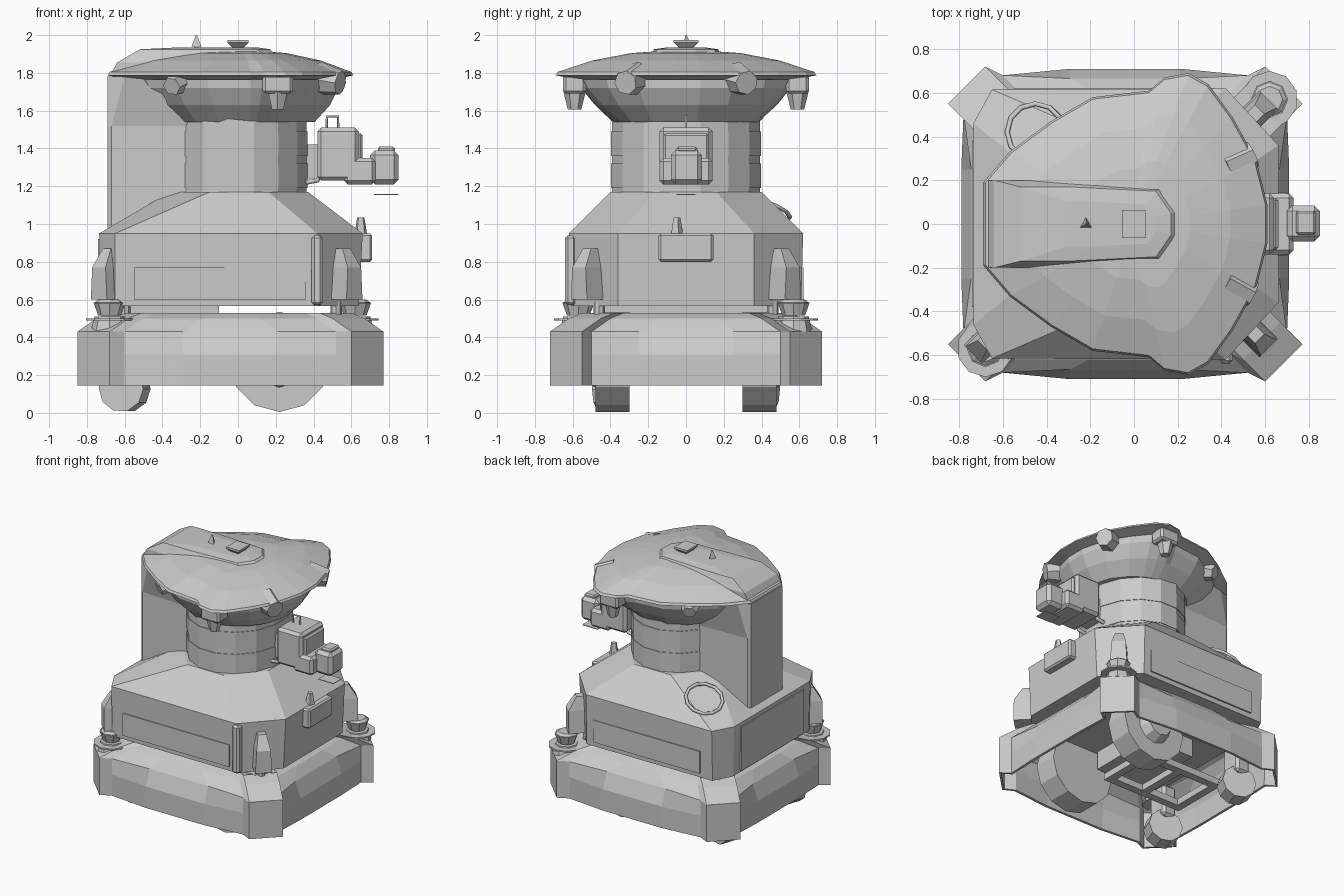
import bpy, bmesh, math
from mathutils import Vector, Matrix

if "Cube" in bpy.data.objects:
    bpy.data.objects.remove(bpy.data.objects["Cube"], do_unlink=True)

grey = bpy.data.materials.new("plain grey")
grey.use_nodes = True
GREY = (0.6, 0.6, 0.6, 1)
grey.diffuse_color = GREY
for node in grey.node_tree.nodes:
    if node.type == "BSDF_PRINCIPLED":
        node.inputs["Base Color"].default_value = GREY
        node.inputs["Roughness"].default_value = 0.8


def finish(name, bm):
    bmesh.ops.recalc_face_normals(bm, faces=bm.faces)
    mesh = bpy.data.meshes.new(name)
    bm.to_mesh(mesh)
    bm.free()
    mesh.materials.append(grey)
    ob = bpy.data.objects.new(name, mesh)
    bpy.context.scene.collection.objects.link(ob)
    return ob


def loft(name, rings, bottom=True, top=True):
    """Skin a stack of rings; each ring is a list of 3D points."""
    bm = bmesh.new()
    rows = [[bm.verts.new(p) for p in ring] for ring in rings]
    n = len(rows[0])
    for a, b in zip(rows, rows[1:]):
        for i in range(n):
            j = (i + 1) % n
            bm.faces.new((a[i], a[j], b[j], b[i]))
    if bottom:
        bm.faces.new(rows[0])
    if top:
        bm.faces.new(rows[-1])
    return finish(name, bm)


def box(name, x, y, z, bevel=0.0):
    """Box from (min, max) ranges with optional chamfered edges."""
    bm = bmesh.new()
    bmesh.ops.create_cube(bm, size=1)
    for v in bm.verts:
        v.co = Vector((v.co.x * (x[1] - x[0]), v.co.y * (y[1] - y[0]), v.co.z * (z[1] - z[0])))
    if bevel:
        bmesh.ops.bevel(bm, geom=list(bm.edges), offset=bevel, segments=1, affect="EDGES")
    bm.transform(Matrix.Translation((sum(x) / 2, sum(y) / 2, sum(z) / 2)))
    return finish(name, bm)


def cone(name, centre, r1, r2, depth, sides=8, axis=(0, 0, 1)):
    bm = bmesh.new()
    bmesh.ops.create_cone(bm, cap_ends=True, segments=sides, radius1=r1, radius2=r2, depth=depth)
    turn = Vector((0, 0, 1)).rotation_difference(Vector(axis)).to_matrix().to_4x4()
    bm.transform(Matrix.Translation(centre) @ turn)
    return finish(name, bm)


def tube(name, points, radius, cyclic=False):
    curve = bpy.data.curves.new(name, "CURVE")
    curve.dimensions = "3D"
    curve.bevel_depth = radius
    curve.bevel_resolution = 1
    spline = curve.splines.new("POLY")
    spline.points.add(len(points) - 1)
    for p, co in zip(spline.points, points):
        p.co = (*co, 1)
    spline.use_cyclic_u = cyclic
    curve.materials.append(grey)
    ob = bpy.data.objects.new(name, curve)
    bpy.context.scene.collection.objects.link(ob)


def mirrored(half):
    """Close a half outline (y > 0, from +x to -x) across the x axis."""
    return half + [(x, -y) for x, y in reversed(half)]


def at(outline, z, scale=1.0):
    return [(x * scale, y * scale, z) for x, y in outline]


# Base skirt: square plan, angled corner caps, sagging bumper faces
CX = -0.04


def skirt(z, grow=0.0, sag=0.0):
    quarter = [(0.75 - sag, 0.25), (0.74, 0.5), (0.81, 0.55),
               (0.64, 0.72), (0.56, 0.68), (0.25, 0.71 - sag)]
    pts = [(x - grow, y - grow) for x, y in quarter]
    half = pts + [(-x, y) for x, y in reversed(pts)]
    return [(x + CX, y, z) for x, y in mirrored(half)]


base = loft("base_skirt", [skirt(0.145), skirt(0.31), skirt(0.43, 0, 0.045),
                           skirt(0.5, 0.1), skirt(0.53, 0.17)], False, False)
shell = base.modifiers.new("thickness", "SOLIDIFY")
shell.thickness = 0.02

# Chassis, ladder frame and wheels under the skirt
box("chassis_deck", (-0.58, 0.5), (-0.5, 0.5), (0.44, 0.53))
box("chassis_core", (-0.3, 0.1), (-0.28, 0.28), (0.3, 0.44))
box("gap_spacer", (-0.58, -0.1), (-0.45, 0.45), (0.52, 0.57))
for side in (-1, 1):
    box("frame_rail", (-0.6, 0.08), (side * 0.2 - 0.03, side * 0.2 + 0.03), (0.2, 0.25))
    cone("drive_wheel", (0.22, side * 0.39, 0.27), 0.265, 0.265, 0.18, 12, (0, 1, 0))
    cone("drive_hub", (0.22, side * 0.51, 0.27), 0.14, 0.1, 0.08, 10, (0, side, 0))
    cone("caster_wheel", (-0.6, side * 0.4, 0.13), 0.125, 0.125, 0.12, 10, (0.35, 1, 0))
    box("caster_fork", (-0.66, -0.54), (side * 0.4 - 0.08, side * 0.4 + 0.08), (0.2, 0.45), 0.02)
    for x in (-0.6, 0.52):
        cone("support_post", (x, side * 0.46, 0.52), 0.03, 0.03, 0.14)
for x in (-0.57, -0.25, 0.05):
    box("frame_rung", (x - 0.03, x + 0.03), (-0.2, 0.2), (0.2, 0.25))

# Body with wide chamfers at +x, and sloped shoulders up to the neck
wall = mirrored([(0.66, 0.36), (0.42, 0.62), (-0.65, 0.615), (-0.735, 0.46)])
foot = mirrored([(0.64, 0.36), (0.42, 0.61), (-0.65, 0.605), (-0.725, 0.46)])
collar = mirrored([(0.37, 0.16), (0.16, 0.4), (-0.15, 0.4), (-0.36, 0.16)])
loft("body", [at(foot, 0.565), at(wall, 0.95), at(collar, 1.17)])
for side in (-1, 1):
    y = side * 0.615
    box("long_panel", (-0.55, 0.36), (y - 0.006, y + 0.006), (0.6, 0.77))
box("corner_strip", (0.39, 0.45), (-0.64, -0.58), (0.57, 0.94), 0.015)
box("rear_door", (-0.742, -0.72), (-0.38, 0.38), (0.58, 0.92))

# Tapered fins standing off three of the body corners
for x, y in ((0.56, -0.51), (0.56, 0.51), (-0.68, -0.54)):
    out = Vector((x / abs(x), y / abs(y))).normalized()
    along = Vector((-out.y, out.x))
    rings = []
    for z, width, depth in ((0.6, 0.06, 0.08), (0.77, 0.05, 0.08), (0.87, 0.03, 0.02)):
        corners = ((-width, -0.05), (width, -0.05), (width, depth), (-width, depth))
        rings.append([(*(Vector((x, y)) + along * u + out * v), z) for u, v in corners])
    loft("corner_fin", rings)

# Hatch ring lying on the rear shoulder facet
hatch = []
for i in range(12):
    t = math.tau * i / 12
    x, y = -0.45 + 0.13 * math.cos(t), 0.42 + 0.13 * math.sin(t)
    hatch.append((x, y, 1.345 + 0.33 * x - 0.29 * y))
tube("hatch_ring", hatch, 0.012, True)

# Side control box with a small beacon
box("side_box", (0.62, 0.71), (-0.145, 0.145), (0.8, 0.95), 0.012)
cone("side_beacon", (0.65, -0.05, 0.99), 0.035, 0.02, 0.09, 5)

# Neck drum with shallow bands
neck = [(0.015 + 0.355 * math.cos(t), 0.4 * math.sin(t))
        for t in (math.tau * (i + 0.5) / 16 for i in range(16))]
loft("neck", [at(neck, 1.16), at(neck, 1.56)])
for z in (1.19, 1.36):
    loft("neck_band", [at(neck, z, 1.012), at(neck, z + 0.13, 1.012)])

# Rear column, widening where it meets the head
column = mirrored([(-0.25, 0.23), (-0.67, 0.21), (-0.69, 0.19)])
crest = mirrored([(-0.25, 0.36), (-0.6, 0.23), (-0.69, 0.19)])
loft("rear_column", [at(column, 0.98), at(column, 1.52), at(crest, 1.78)])

# Head: flared bowl under a lumpy cap
cap = mirrored([(0.61, 0.09), (0.56, 0.29), (0.45, 0.49), (0.34, 0.64), (0.25, 0.69), (0.14, 0.67),
                (0.07, 0.61), (-0.19, 0.58), (-0.38, 0.47), (-0.57, 0.33), (-0.69, 0.19)])


def bowl(z, r, mix):
    ring = []
    for x, y in cap:
        p = Vector((0.02, 0)) + Vector((x, y)).normalized() * r
        p = p.lerp(Vector((x, y)) * 0.86, mix)
        ring.append((p.x, p.y, z))
    return ring


loft("head_bowl", [bowl(1.54, 0.39, 0), bowl(1.63, 0.46, 0.25), bowl(1.72, 0.53, 0.6), bowl(1.765, 0.56, 0.85)])
loft("head_cap", [at(cap, 1.76, 0.8), at(cap, 1.787), at(cap, 1.805, 0.985), at(cap, 1.865, 0.72),
                  at(cap, 1.905, 0.42), at(cap, 1.915, 0.2)])

# Raised tongue along the top, with vent and antenna
tongue = [(0.24, 0.06), (0.17, 0.19), (-0.5, 0.2), (-0.67, 0.2)]
crown = [(0.17, 0.05), (0.1, 0.15), (-0.3, 0.17), (-0.52, 0.17)]
loft("top_tongue", [at(mirrored(tongue), 1.8), at(mirrored(tongue[:3] + [(-0.64, 0.2)]), 1.855),
                    at(mirrored(crown), 1.925), at(mirrored(crown), 1.935, 0.6)])
vent = mirrored([(0.055, 0.065), (-0.055, 0.065)])
loft("top_vent", [at(vent, 1.93, 0.5), at(vent, 1.96), at(vent, 1.975)])
cone("top_antenna", (-0.22, 0, 1.97), 0.03, 0.004, 0.06, 3)
cone("antenna_stem", (-0.22, 0, 1.94), 0.012, 0.012, 0.05, 5)

# Camera pods tucked under the rim of the head
for side in (-1, 1):
    cone("side_pod", (0.21, side * 0.59, 1.655), 0.035, 0.06, 0.1, 6)
    box("side_pod_mount", (0.13, 0.29), (side * 0.59 - 0.06, side * 0.59 + 0.06), (1.69, 1.79), 0.015)
    cone("front_pod", (0.48, side * 0.29, 1.76), 0.09, 0.065, 0.14, 7, (1, side * 0.5, -0.2))
    cone("rear_pod", (-0.33, side * 0.42, 1.745), 0.075, 0.05, 0.1, 6, (-0.5, side, -0.4))

# Side arm: bracket, main block, stepped nozzle and hoses
box("arm_bracket", (0.33, 0.46), (-0.07, 0.07), (1.24, 1.42))
box("arm_block", (0.42, 0.64), (-0.14, 0.14), (1.23, 1.51), 0.02)
box("arm_face_frame", (0.62, 0.66), (-0.12, 0.12), (1.26, 1.48), 0.012)
box("arm_shelf", (0.56, 0.73), (-0.14, 0.14), (1.21, 1.35), 0.02)
box("arm_nozzle", (0.7, 0.85), (-0.08, 0.085), (1.21, 1.39), 0.025)
box("arm_nozzle_cap", (0.74, 0.83), (-0.05, 0.06), (1.38, 1.41), 0.01)
box("arm_tray", (0.72, 0.85), (-0.05, 0.05), (1.153, 1.158))
for y in (-0.1, 0.1):
    tube("arm_hose", [(0.36, y, 1.22), (0.42, y, 1.23), (0.46, y, 1.3), (0.46, y, 1.38)], 0.014)
tube("arm_handle", [(0.47, 0, 1.5), (0.47, 0, 1.57), (0.53, 0, 1.57), (0.53, 0, 1.5)], 0.007)

# Scanners on two opposite base corners
for x, y in ((-0.68, -0.57), (0.62, 0.57)):
    cone("scanner_foot", (x, y, 0.47), 0.1, 0.08, 0.08)
    cone("scanner_disc", (x, y, 0.495), 0.13, 0.13, 0.012, 10)
    cone("scanner_head", (x, y, 0.55), 0.06, 0.085, 0.07)
    cone("scanner_top", (x, y, 0.59), 0.085, 0.06, 0.02)
